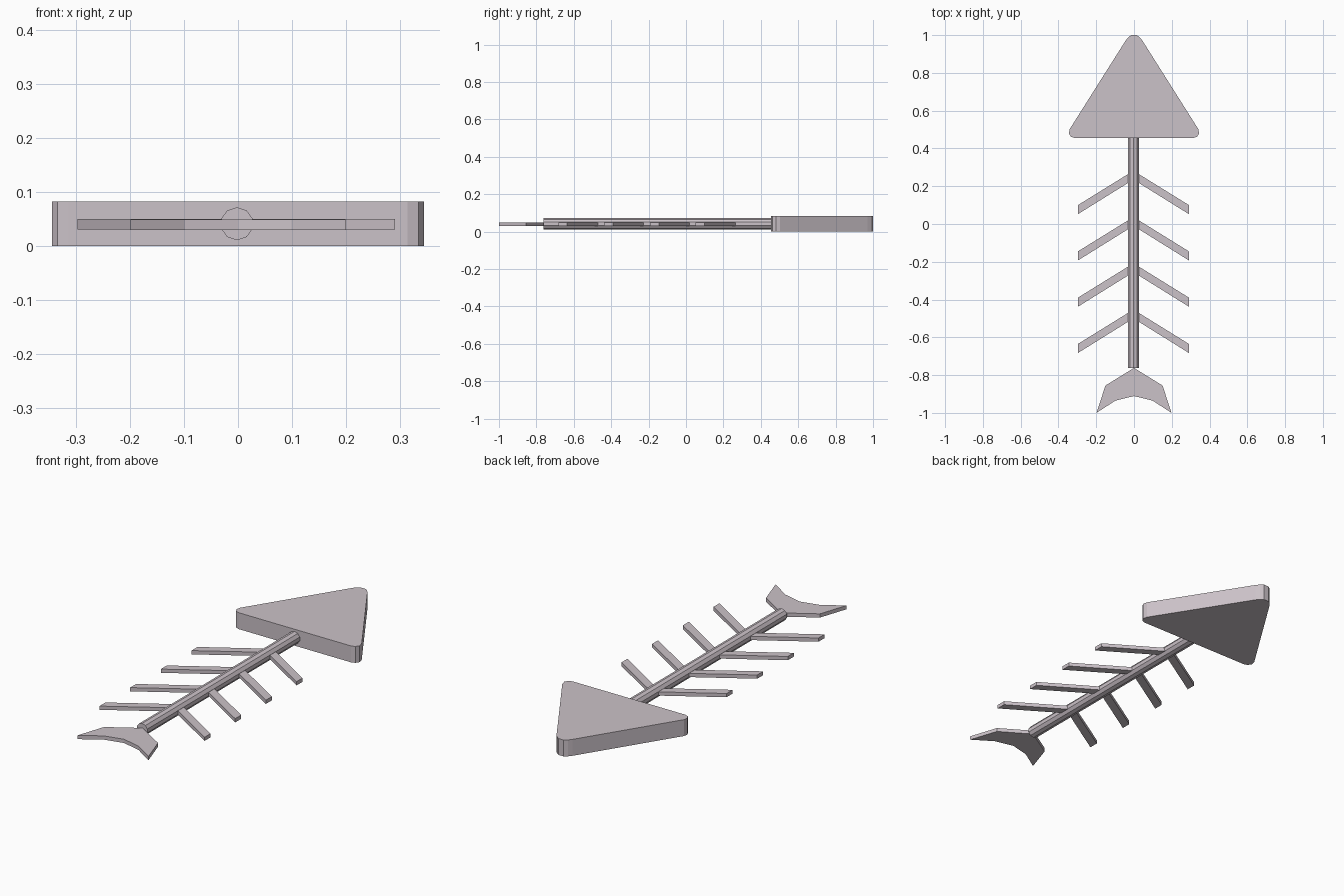
import bpy, bmesh, math
from mathutils import Matrix

if "Cube" in bpy.data.objects:
    bpy.data.objects.remove(bpy.data.objects["Cube"])

bone = bpy.data.materials.new("pale_bone")
bone.diffuse_color = (0.60, 0.54, 0.58, 1)
bone.use_nodes = True
bone.node_tree.nodes["Principled BSDF"].inputs["Base Color"].default_value = bone.diffuse_color


def finish(name, bm):
    bmesh.ops.recalc_face_normals(bm, faces=bm.faces)
    mesh = bpy.data.meshes.new(name)
    bm.to_mesh(mesh)
    bm.free()
    mesh.materials.append(bone)
    obj = bpy.data.objects.new(name, mesh)
    bpy.context.collection.objects.link(obj)
    return obj


def plate(name, outline, z0, z1):
    """Extrude a flat outline in the ground plane from z0 to z1."""
    bm = bmesh.new()
    low = [bm.verts.new((x, y, z0)) for x, y in outline]
    high = [bm.verts.new((x, y, z1)) for x, y in outline]
    bm.faces.new(low[::-1])
    bm.faces.new(high)
    n = len(outline)
    for i in range(n):
        j = (i + 1) % n
        bm.faces.new((low[i], low[j], high[j], high[i]))
    return finish(name, bm)


def mirrored(right_half):
    """Close a right-hand half outline with its left-hand copy."""
    return right_half + [(-x, y) for x, y in reversed(right_half) if x != 0]


# Head: thick triangle with rounded corners
plate("head", mirrored([(0.314, 0.455), (0.334, 0.462), (0.345, 0.480),
                        (0.340, 0.503), (0.045, 0.970), (0.031, 0.988),
                        (0.014, 1.0)]), 0.0, 0.083)

# Spine: ten-sided rod with a ridge along the top
bm = bmesh.new()
bmesh.ops.create_cone(bm, cap_ends=True, segments=10, radius1=0.0305,
                      radius2=0.0305, depth=1.228)
ridge = Matrix.Rotation(math.radians(90), 4, 'X')
bmesh.ops.transform(bm, matrix=Matrix.Translation((-0.002, -0.149, 0.0415)) @ ridge,
                    verts=bm.verts)
finish("spine", bm)

# Ribs: four swept-back pairs
for k in range(4):
    y = -0.245 * k
    for side, label in ((1, "right"), (-1, "left")):
        outline = [(0, 0.282), (0.294, 0.100), (0.294, 0.052), (0, 0.235)]
        plate(f"rib_{label}_{k + 1}",
              [(side * px - 0.003, py + y) for px, py in outline], 0.031, 0.050)

# Tail fin: forked thin plate
plate("tail_fin", mirrored([(0, -0.911), (0.098, -0.935), (0.199, -1.0),
                            (0.151, -0.855), (0, -0.762)]), 0.030, 0.049)
